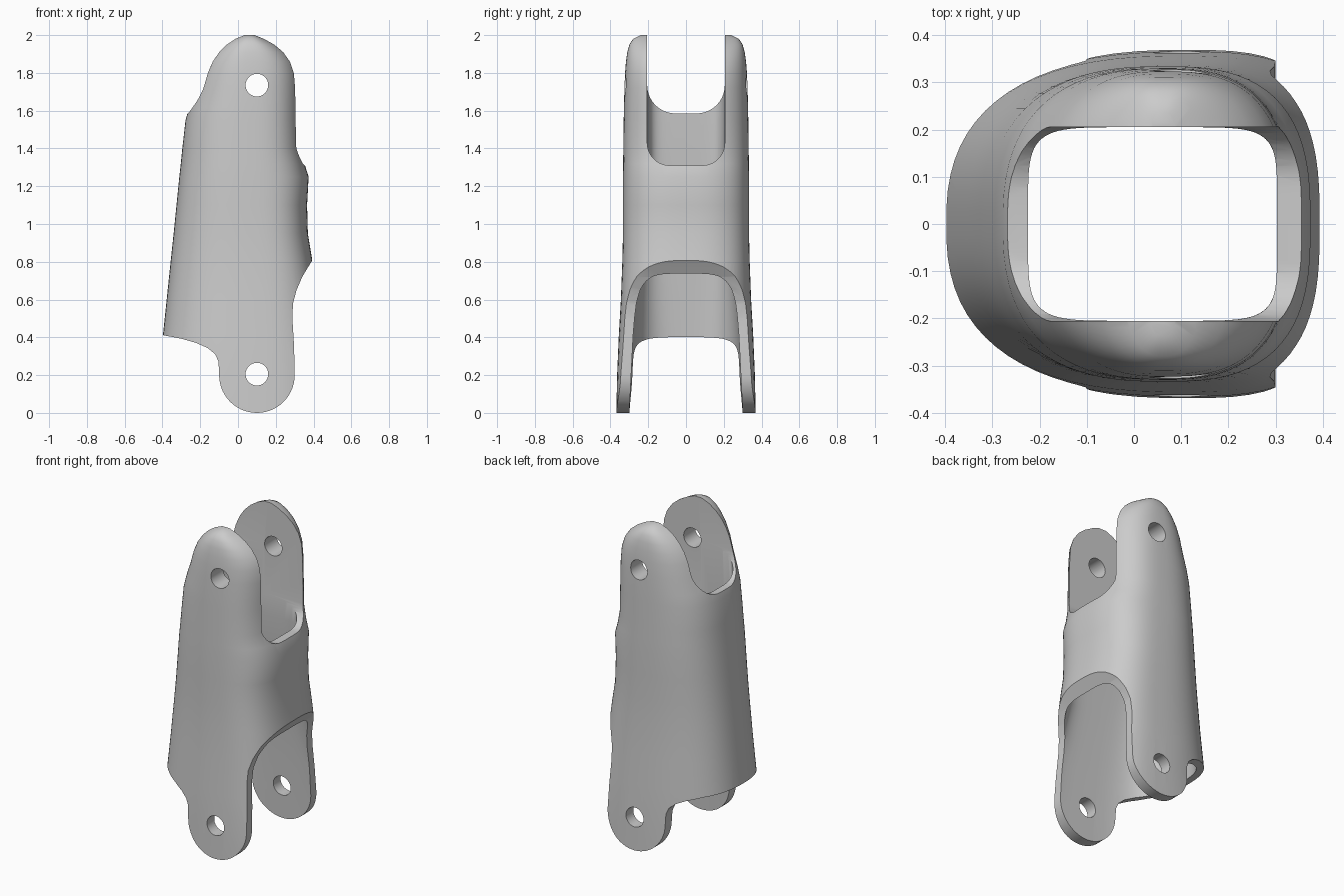
import bpy, bmesh
from math import sin, cos, pi, radians, copysign

if "Cube" in bpy.data.objects:
    bpy.data.objects.remove(bpy.data.objects["Cube"])


def make_object(name, rings):
    """Skin a stack of equal-length closed rings and cap both ends."""
    bm = bmesh.new()
    loops = [[bm.verts.new(p) for p in ring] for ring in rings]
    n = len(loops[0])
    for a, b in zip(loops, loops[1:]):
        for i in range(n):
            bm.faces.new((a[i], a[(i + 1) % n], b[(i + 1) % n], b[i]))
    bm.faces.new(loops[0][::-1])
    bm.faces.new(loops[-1])
    bmesh.ops.recalc_face_normals(bm, faces=bm.faces)
    mesh = bpy.data.meshes.new(name)
    bm.to_mesh(mesh)
    bm.free()
    obj = bpy.data.objects.new(name, mesh)
    bpy.context.collection.objects.link(obj)
    return obj


def section(z, x0, x1, cx, ry, nl, nr, count=72):
    """Rounded cross-section with its own squareness on the left and right."""
    ring = []
    for i in range(count):
        t = 2 * pi * (i + 0.5) / count
        c, s = cos(t), sin(t)
        n, rx = (nr, x1 - cx) if c > 0 else (nl, cx - x0)
        ring.append((cx + rx * copysign(abs(c) ** (2 / n), c),
                     ry * copysign(abs(s) ** (2 / n), s), z))
    return ring


def arc(cx, cz, r, a0, a1, steps=16):
    return [(cx + r * cos(radians(a0 + (a1 - a0) * i / steps)),
             cz + r * sin(radians(a0 + (a1 - a0) * i / steps))) for i in range(steps + 1)]


def prism_y(name, pts):
    return make_object(name, [[(x, y, z) for x, z in pts] for y in (-0.6, 0.6)])


def prism_x(name, pts, x0, x1):
    return make_object(name, [[(x, y, z) for y, z in pts] for x in (x0, x1)])


def boolean(obj, cutter, operation):
    cutter.hide_render = True
    mod = obj.modifiers.new("cut", 'BOOLEAN')
    mod.operation, mod.solver, mod.object = operation, 'EXACT', cutter
    bpy.context.view_layer.objects.active = obj
    bpy.ops.object.modifier_apply(modifier=mod.name)
    bpy.data.objects.remove(cutter)


# Outer body: z, left, right, widest x, half width
outer = [(-0.05, -0.45, 0.50, 0.12, 0.370), (0.20, -0.423, 0.48, 0.12, 0.365),
         (0.41, -0.398, 0.45, 0.10, 0.356), (0.60, -0.378, 0.42, 0.10, 0.345),
         (0.81, -0.356, 0.393, 0.09, 0.337), (0.95, -0.341, 0.37, 0.08, 0.334),
         (1.10, -0.326, 0.366, 0.07, 0.334), (1.25, -0.311, 0.374, 0.06, 0.334),
         (1.32, -0.303, 0.352, 0.06, 0.333), (1.40, -0.295, 0.336, 0.06, 0.332),
         (1.55, -0.278, 0.334, 0.06, 0.330), (1.62, -0.258, 0.333, 0.06, 0.329),
         (1.72, -0.222, 0.332, 0.06, 0.326), (1.80, -0.197, 0.325, 0.06, 0.323),
         (1.86, -0.168, 0.303, 0.06, 0.318), (1.91, -0.130, 0.265, 0.06, 0.311),
         (1.95, -0.085, 0.213, 0.06, 0.300), (1.98, -0.035, 0.155, 0.06, 0.280),
         (2.00, 0.020, 0.10, 0.06, 0.240)]
body = make_object("hinged_link_shell", [section(*o, 2.5, 2.8) for o in outer])

# Side profile: bottom lug, sloping back hem and front arch
profile = ([(-0.6, 2.2), (-0.6, 0.45), (-0.40, 0.412), (-0.30, 0.393), (-0.22, 0.37),
            (-0.16, 0.343), (-0.12, 0.31), (-0.103, 0.27)]
           + arc(0.10, 0.20, 0.20, 180, 360, 28)
           + [(0.297, 0.35), (0.288, 0.50), (0.291, 0.58), (0.31, 0.65), (0.34, 0.72),
              (0.37, 0.77), (0.395, 0.81), (0.6, 0.95), (0.6, 2.2)])
boolean(body, prism_y("profile_cutter", profile), 'INTERSECT')

# Hollow interior: z, left, right, middle x, half width, squareness
inner = [(-0.1, -0.40, 0.60, 0.10, 0.304, 3, 5), (0.20, -0.365, 0.52, 0.10, 0.292, 3, 5),
         (0.41, -0.343, 0.45, 0.10, 0.283, 3.2, 5), (0.60, -0.322, 0.38, 0.09, 0.272, 3.5, 4.5),
         (0.81, -0.300, 0.335, 0.08, 0.255, 4, 4), (1.05, -0.275, 0.315, 0.06, 0.225, 5, 5),
         (1.30, -0.245, 0.303, 0.05, 0.205, 6, 6), (2.2, -0.18, 0.300, 0.05, 0.205, 7, 7)]
boolean(body, make_object("cavity_cutter", [section(*i) for i in inner]), 'DIFFERENCE')

# U-shaped slots between the top lugs
for name, floor, r, x0, x1 in (("front_slot", 1.31, 0.12, 0.04, 0.6),
                               ("back_slot", 1.585, 0.15, -0.6, 0.06)):
    w = 0.2055
    u = ([(-w, 2.2)] + arc(-w + r, floor + r, r, 180, 270, 10)
         + arc(w - r, floor + r, r, 270, 360, 10) + [(w, 2.2)])
    boolean(body, prism_x(name, u, x0, x1), 'DIFFERENCE')

# Pin holes through both pairs of lugs
for z in (0.205, 1.735):
    boolean(body, prism_y("pin_hole", arc(0.10, z, 0.06, 0, 348.75, 31)), 'DIFFERENCE')

bpy.ops.object.select_all(action='DESELECT')
body.select_set(True)
bpy.context.view_layer.objects.active = body
bpy.ops.object.shade_smooth_by_angle(angle=radians(30))
